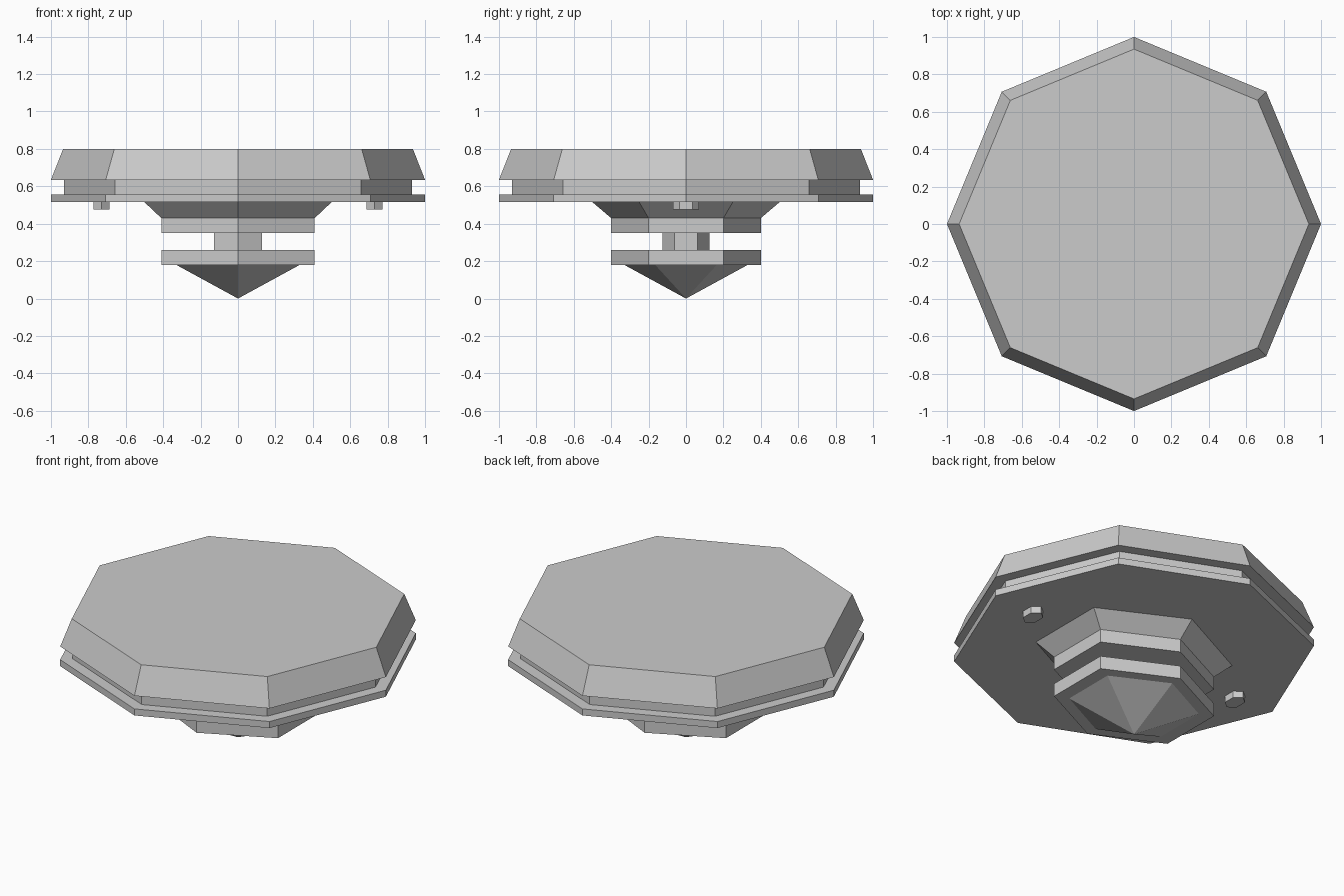
import bpy, bmesh, math

if "Cube" in bpy.data.objects:
    bpy.data.objects.remove(bpy.data.objects["Cube"])


def prism(name, sides, rings, start=0.0, centre_x=0.0):
    """Loft regular-sided rings (half width x, half depth y, z); zero width gives a tip."""
    bm = bmesh.new()
    angles = [start + 2 * math.pi * i / sides for i in range(sides)]
    widest = max(abs(math.cos(a)) for a in angles)
    loops = []
    for rx, ry, z in rings:
        if rx == 0:
            loops.append([bm.verts.new((centre_x, 0, z))] * sides)
        else:
            loops.append([bm.verts.new((centre_x + rx * math.cos(a) / widest,
                                        ry * math.sin(a), z)) for a in angles])
    for low, high in zip(loops, loops[1:]):
        for i in range(sides):
            j = (i + 1) % sides
            bm.faces.new(dict.fromkeys((low[i], low[j], high[j], high[i])))
    for loop in (loops[0], loops[-1]):
        if len(set(loop)) > 2:
            bm.faces.new(loop)
    bmesh.ops.recalc_face_normals(bm, faces=bm.faces)
    mesh = bpy.data.meshes.new(name)
    bm.to_mesh(mesh)
    bm.free()
    obj = bpy.data.objects.new(name, mesh)
    bpy.context.collection.objects.link(obj)
    return obj


HEX = math.pi / 2  # hexagons have a corner facing front

# Octagonal top: tapered slab, recessed band and base plate
prism("top_slab", 8, [(1, 1, 0.635), (0.935, 0.935, 0.80)])
prism("recessed_band", 8, [(0.93, 0.93, 0.555), (0.93, 0.93, 0.635)])
prism("base_plate", 8, [(1, 1, 0.515), (1, 1, 0.555)])

# Hexagonal hub below the plate
prism("hub_flare", 6, [(0.41, 0.40, 0.43), (0.50, 0.50, 0.515)], HEX)
prism("upper_collar", 6, [(0.41, 0.40, 0.35), (0.41, 0.40, 0.43)], HEX)
prism("neck", 6, [(0.127, 0.125, 0.26), (0.127, 0.125, 0.35)], HEX)
prism("lower_collar", 6, [(0.41, 0.40, 0.18), (0.41, 0.40, 0.26)], HEX)
prism("bottom_point", 6, [(0, 0, 0.0), (0.33, 0.33, 0.18)], HEX)

# Small pegs under the plate on either side
for side, x in (("left", -0.73), ("right", 0.73)):
    prism("peg_" + side, 6, [(0.043, 0.07, 0.475), (0.043, 0.07, 0.515)], HEX, x)
